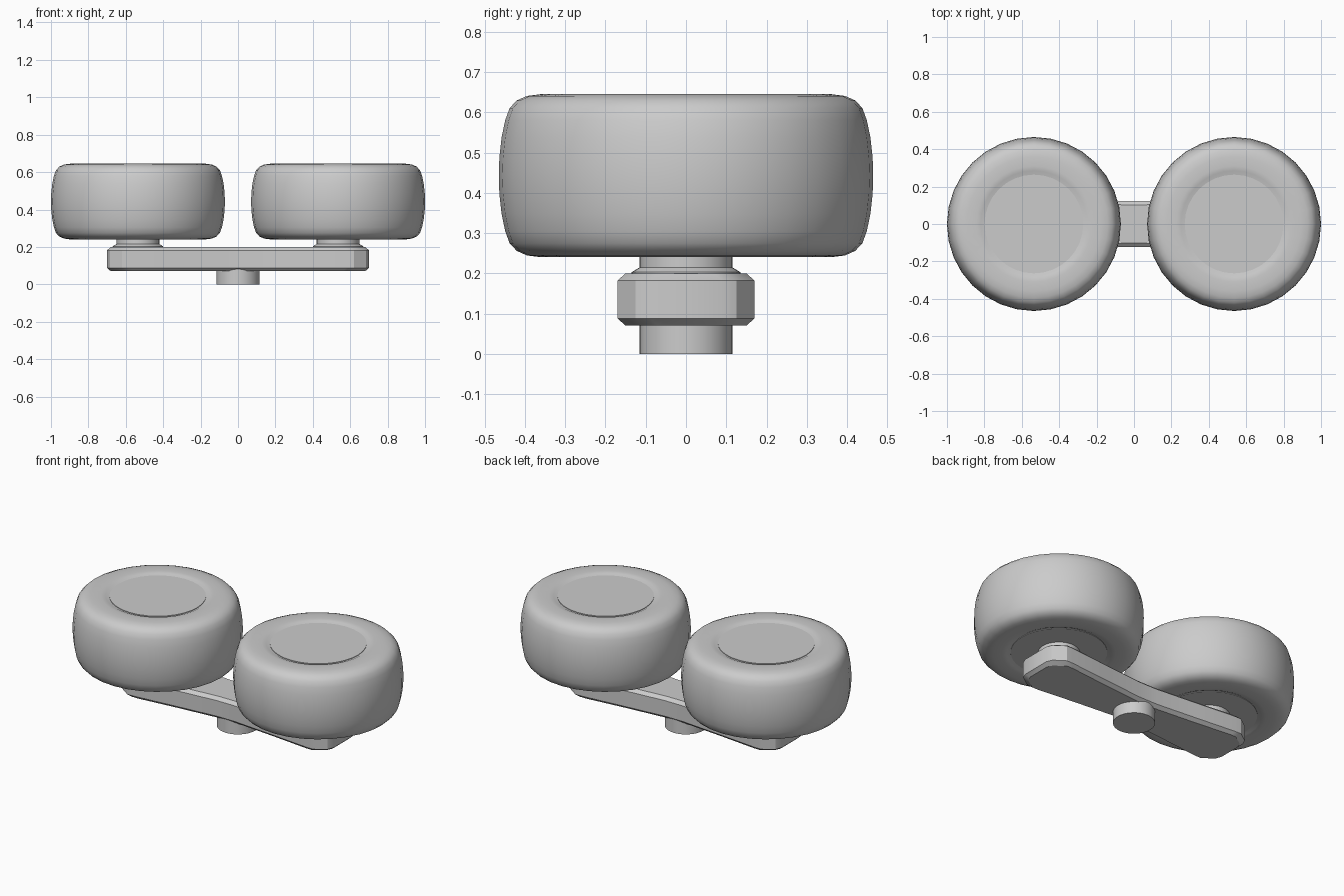
import bpy, bmesh, math

cube = bpy.data.objects.get("Cube")
if cube:
    bpy.data.objects.remove(cube, do_unlink=True)

grey = bpy.data.materials.new("plain_grey")
grey.use_nodes = True
grey.diffuse_color = (0.6, 0.6, 0.6, 1)
for node in grey.node_tree.nodes:
    if node.type == 'BSDF_PRINCIPLED':
        node.inputs["Base Color"].default_value = (0.6, 0.6, 0.6, 1)
        node.inputs["Roughness"].default_value = 0.7


def finish(name, bm, x=0.0, angle=35):
    """Turn a bmesh into a smooth-shaded object with sharp edges kept."""
    bmesh.ops.recalc_face_normals(bm, faces=bm.faces)
    mesh = bpy.data.meshes.new(name)
    bm.to_mesh(mesh)
    bm.free()
    mesh.materials.append(grey)
    obj = bpy.data.objects.new(name, mesh)
    bpy.context.collection.objects.link(obj)
    obj.location.x = x
    bpy.ops.object.select_all(action='DESELECT')
    obj.select_set(True)
    bpy.context.view_layer.objects.active = obj
    bpy.ops.object.shade_smooth_by_angle(angle=math.radians(angle))
    return obj


def loft(rings):
    """Skin a stack of equal-sized rings and cap both ends."""
    bm = bmesh.new()
    loops = [[bm.verts.new(p) for p in ring] for ring in rings]
    n = len(loops[0])
    for low, high in zip(loops, loops[1:]):
        for i in range(n):
            j = (i + 1) % n
            bm.faces.new((low[i], low[j], high[j], high[i]))
    bm.faces.new(loops[0][::-1])
    bm.faces.new(loops[-1])
    return bm


def turned(name, profile, x=0.0, sides=32, angle=35):
    """Lathe a (radius, z) profile about the vertical axis."""
    turns = [2 * math.pi * i / sides for i in range(sides)]
    rings = [[(r * math.cos(a), r * math.sin(a), z) for a in turns] for r, z in profile]
    return finish(name, loft(rings), x, angle)


# Rocker beam: waisted plan with clipped ends and chamfered rims
quarter = [(0.70, 0.09), (0.685, 0.125), (0.62, 0.17), (0.58, 0.17),
           (0.32, 0.145), (0.06, 0.122)]
half = quarter + [(-x, y) for x, y in reversed(quarter)]
outline = half + [(-x, -y) for x, y in half]


def beam_ring(z, inset):
    return [(x - math.copysign(inset, x) * (abs(x) > 0.5),
             y - math.copysign(inset, y), z) for x, y in outline]


finish("rocker_beam", loft([beam_ring(0.07, 0.02), beam_ring(0.088, 0),
                            beam_ring(0.182, 0), beam_ring(0.20, 0.02)]), angle=25)

# Central pivot under the beam
turned("pivot_pin", [(0.115, 0.0), (0.115, 0.12)])

# Wheels with recessed hub discs, each on a flared axle post
MID_Z = 0.4425
tyre_half = [(0.27, 0.193), (0.285, 0.2), (0.31, 0.2025), (0.36, 0.2025),
             (0.395, 0.198), (0.42, 0.187), (0.438, 0.168), (0.449, 0.138),
             (0.458, 0.095), (0.4635, 0.045)]
tyre = ([(r, MID_Z - h) for r, h in tyre_half] + [(0.465, MID_Z)]
        + [(r, MID_Z + h) for r, h in reversed(tyre_half)])

for side, x in (("left", 0.535), ("right", -0.535)):
    turned(side + "_tyre", tyre, x)
    turned(side + "_hub_disc", [(0.264, MID_Z - 0.196), (0.264, MID_Z + 0.196)], x)
    turned(side + "_axle_post", [(0.135, 0.19), (0.135, 0.203), (0.115, 0.215),
                                 (0.115, 0.26)], x, angle=25)
